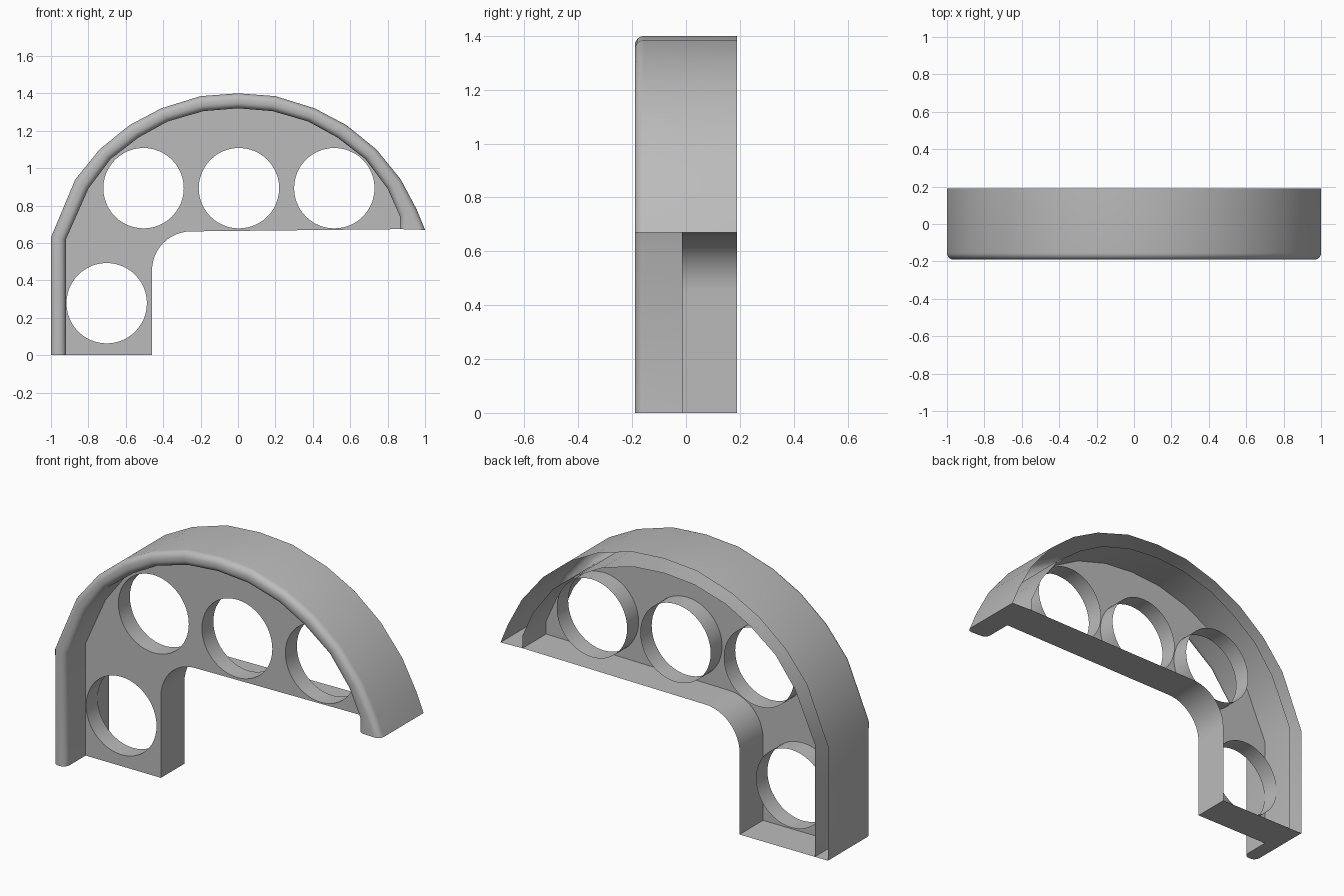
import bpy, bmesh, math
from mathutils import Vector

if "Cube" in bpy.data.objects:
    bpy.data.objects.remove(bpy.data.objects["Cube"])

FRONT, BACK, PANEL, TUBE_END = -0.19, 0.19, -0.015, 0.085
FILLET = 0.035

grey = bpy.data.materials.new("plain_grey")
grey.use_nodes = True
grey.diffuse_color = (0.5, 0.5, 0.5, 1)
grey.node_tree.nodes["Principled BSDF"].inputs["Base Color"].default_value = (0.5, 0.5, 0.5, 1)


def finish(name, bm):
    bmesh.ops.recalc_face_normals(bm, faces=bm.faces)
    mesh = bpy.data.meshes.new(name)
    bm.to_mesh(mesh)
    bm.free()
    obj = bpy.data.objects.new(name, mesh)
    bpy.context.collection.objects.link(obj)
    mesh.materials.append(grey)
    bpy.ops.object.select_all(action='DESELECT')
    obj.select_set(True)
    bpy.context.view_layer.objects.active = obj
    bpy.ops.object.shade_smooth_by_angle(angle=math.radians(32))
    return obj


def skin(bm, rows, closed=False):
    """Join successive rows of points with quads."""
    rings = [[bm.verts.new(p) for p in row] for row in rows]
    pairs = list(zip(rings, rings[1:]))
    if closed:
        pairs.append((rings[-1], rings[0]))
    for a, b in pairs:
        for i in range(len(a) - 1):
            bm.faces.new((a[i], a[i + 1], b[i + 1], b[i]))
    return rings


def circle(cx, cz, r, n=48):
    return [(cx + r * math.cos(2 * math.pi * i / n),
             cz + r * math.sin(2 * math.pi * i / n)) for i in range(n)]


# Arch outlines as (x, z): one half of the crown, mirrored
outer_half = [(0.2, 1.385), (0.41, 1.32), (0.58, 1.23), (0.74, 1.1), (0.87, 0.94)]
inner_half = [(0.185, 1.305), (0.375, 1.25), (0.53, 1.165), (0.68, 1.05), (0.8, 0.89)]


def arch(start, half, top, end):
    return start + [(-x, z) for x, z in reversed(half)] + [(0, top)] + half + end


outer = arch([(-1, 0), (-1, 0.63)], outer_half, 1.4, [(0.955, 0.78), (1, 0.67)])
inner = arch([(-0.92, 0), (-0.92, 0.62)], inner_half, 1.32, [(0.865, 0.745), (0.865, 0.674)])

# Rim: hollow channel, open at the back, rounded along the front
rows = []
for o, i in zip(outer, inner):
    o, i = Vector(o), Vector(i)
    across = i - o
    f = FILLET / across.length
    section = [(0, BACK)]
    for k in range(7):
        a = k * math.pi / 12
        section.append((f * (1 - math.cos(a)), FRONT + FILLET * (1 - math.sin(a))))
    section += [(1 - t, y) for t, y in reversed(section)]
    rows.append([(o.x + across.x * t, y, o.y + across.y * t) for t, y in section])
bm = bmesh.new()
rings = skin(bm, rows)
for end in (rings[0], rings[-1]):
    bm.faces.new(end)
finish("arched_rim", bm)

# Lower wall: straight shelf, rounded inner corner, leg side and foot
lower = [inner[-1]]
for k in range(13):
    a = math.pi / 2 * (1 + k / 12)
    lower.append((-0.25 + 0.21 * math.cos(a), 0.452 + 0.21 * math.sin(a)))
lower += [(-0.46, 0), inner[0]]
bm = bmesh.new()
skin(bm, [[(x, PANEL, z), (x, BACK, z)] for x, z in lower])
finish("lower_wall", bm)

# Panel with four round openings
holes = [circle(cx, cz, 0.215) for cx, cz in
         ((-0.505, 0.893), (0.005, 0.893), (0.515, 0.893), (-0.702, 0.278))]
bm = bmesh.new()
for loop in [inner + lower[1:-1]] + holes:
    verts = [bm.verts.new((x, PANEL, z)) for x, z in loop]
    for a, b in zip(verts, verts[1:] + verts[:1]):
        bm.edges.new((a, b))
bmesh.ops.triangle_fill(bm, use_beauty=True, use_dissolve=False,
                        edges=bm.edges[:], normal=(0, -1, 0))
finish("panel", bm)

# Short tubes behind the openings
for name, loop in zip(("right_tube", "middle_tube", "left_tube", "leg_tube"), holes):
    bm = bmesh.new()
    skin(bm, [[(x, PANEL, z), (x, TUBE_END, z)] for x, z in loop], closed=True)
    finish(name, bm)
